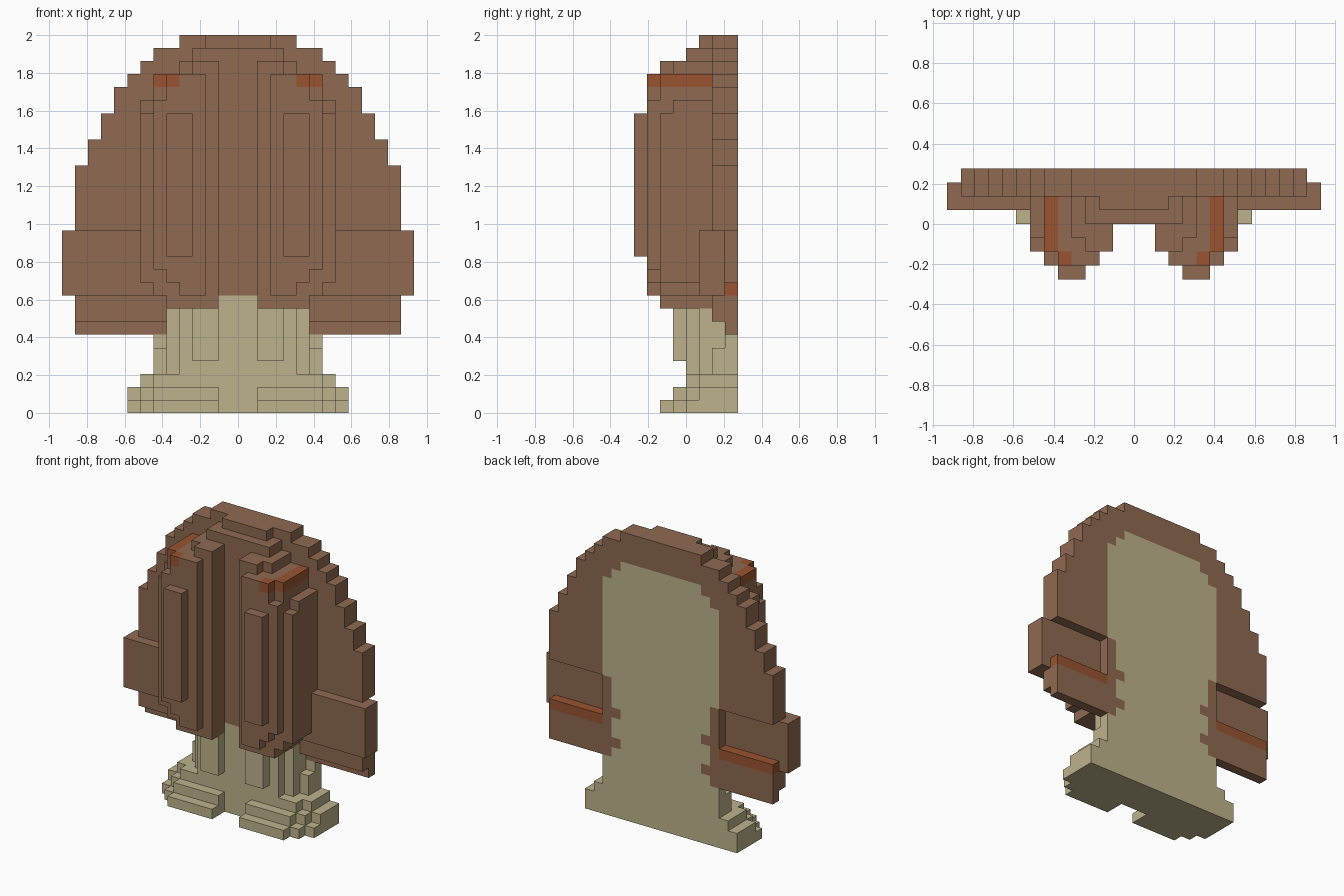
import bpy
import bmesh
from mathutils import Vector

if "Cube" in bpy.data.objects:
    bpy.data.objects.remove(bpy.data.objects["Cube"], do_unlink=True)

UNIT = 2 / 29  # edge length of one block


def make_material(name, colour):
    mat = bpy.data.materials.new(name)
    mat.use_nodes = True
    mat.diffuse_color = (*colour, 1)
    shader = mat.node_tree.nodes["Principled BSDF"]
    shader.inputs["Base Color"].default_value = (*colour, 1)
    shader.inputs["Roughness"].default_value = 0.9
    return mat


BROWN, CREAM, ORANGE = range(3)
materials = [
    make_material("brown", (0.275, 0.143, 0.083)),
    make_material("cream", (0.51, 0.45, 0.262)),
    make_material("burnt_orange", (0.32, 0.088, 0.03)),
]

cells = {}  # block position -> (part name, colour)


def fill(part, colour, x, y, z, sided=False):
    """Fill a mirrored box; x is an inclusive range of columns from the middle."""
    for column in range(x[0], x[1] + 1):
        for sign in (1, -1):
            name = part
            if sided:
                name = ("left_" if sign > 0 else "right_") + part
            for j in range(*y):
                for k in range(*z):
                    cells[sign * column, j, k] = (name, colour)


# Stepped base with a notch between the two feet
for level in range(3):
    fill("base", CREAM, (0, 8 if level < 2 else 7), (level if level < 2 else 1, 4), (level, level + 1))
    fill("base", CREAM, (0, 6), (0, 4), (level, level + 1))
    fill("foot", CREAM, (2, 6), (level - 2, 0), (level, level + 1), True)
    if level < 2:
        fill("foot", CREAM, (7, 7), (level - 1, level + 1), (level, level + 1), True)

# Stem, with rounded corners and two front ribs
fill("stem", CREAM, (0, 4), (0, 4), (3, 8))
fill("stem", CREAM, (0, 1), (0, 4), (8, 9))
fill("stem", CREAM, (5, 5), (1, 4), (3, 8))
fill("stem", CREAM, (6, 6), (2, 4), (3, 5))
fill("stem", CREAM, (6, 6), (3, 4), (5, 6))
fill("rib", CREAM, (2, 3), (-1, 0), (4, 8), True)

# Arched shell, narrowing in steps
for half_width, bottom, top in ((12, 8, 19), (11, 19, 21), (10, 21, 23), (9, 23, 25),
                                (8, 25, 26), (7, 26, 27), (6, 27, 28), (4, 28, 29)):
    fill("shell", BROWN, (0, half_width), (2, 4), (bottom, top))
fill("shell", BROWN, (0, 1), (0, 2), (9, 27))
fill("crown", BROWN, (0, 3), (0, 2), (27, 28))
fill("crown", BROWN, (0, 2), (1, 2), (28, 29))

# Side flaps with a coloured ledge, and wings in front of them
for j in range(3, 4):
    for column in range(7, 13):
        for sign in (1, -1):
            for k in range(10, 14):
                cells.pop((sign * column, j, k), None)
fill("flap", BROWN, (6, 12), (2, 4), (7, 9), True)
fill("flap", BROWN, (6, 12), (3, 4), (6, 7), True)
fill("ledge", ORANGE, (7, 12), (3, 4), (9, 10), True)
fill("wing", BROWN, (7, 13), (1, 3), (9, 14), True)

# Front lobes: thick inner mass, then two smaller layers
fill("lobe", BROWN, (2, 5), (-2, 2), (8, 26), True)
fill("lobe", BROWN, (6, 6), (-2, 2), (9, 26), True)
fill("lobe", BROWN, (7, 7), (-1, 2), (10, 24), True)
fill("lobe", BROWN, (7, 7), (-2, -1), (10, 23), True)
fill("lobe", BROWN, (2, 4), (-1, 2), (26, 27), True)
fill("lobe", BROWN, (2, 3), (-2, -1), (26, 27), True)
fill("lobe_front", BROWN, (3, 4), (-3, -2), (9, 26), True)
fill("lobe_front", BROWN, (5, 5), (-3, -2), (10, 26), True)
fill("lobe_front", BROWN, (6, 6), (-3, -2), (11, 24), True)
fill("lobe_ridge", BROWN, (4, 5), (-4, -3), (12, 23), True)

# Orange brow on each lobe
fill("brow", ORANGE, (6, 6), (-2, 2), (25, 26), True)
fill("brow", ORANGE, (5, 5), (-3, -2), (25, 26), True)

# Flush back panel with a ragged brown fringe
for half_width, top in ((6, 24), (5, 25), (4, 26)):
    fill("back_panel", CREAM, (0, half_width), (3, 4), (3, top))
fill("fringe", BROWN, (6, 6), (3, 4), (6, 14), True)
for notch in (7, 10):
    fill("fringe", BROWN, (5, 5), (3, 4), (notch, notch + 1), True)


def build_part(name):
    """Skin the outer faces of one part and merge the flat areas."""
    bm = bmesh.new()
    corners = {}

    def corner(point):
        key = tuple(round(c * 2) for c in point)
        if key not in corners:
            corners[key] = bm.verts.new((point + Vector((0, 0, 0.5))) * UNIT)
        return corners[key]

    for cell, (part, colour) in cells.items():
        if part != name:
            continue
        # columns are centred on x; rows are centred on y
        middle = Vector(cell) + Vector((0, 0.5, 0))
        for axis in range(3):
            for sign in (1, -1):
                normal = Vector((0, 0, 0))
                normal[axis] = sign
                if tuple(int(c) for c in Vector(cell) + normal) in cells:
                    continue
                u = Vector((0, 0, 0))
                u[(axis + 1) % 3] = 0.5
                v = normal.cross(u)
                centre = middle + normal / 2
                ring = [centre - u - v, centre + u - v, centre + u + v, centre - u + v]
                face = bm.faces.new([corner(p) for p in ring])
                face.material_index = colour
    bmesh.ops.dissolve_limit(bm, angle_limit=0.01, verts=bm.verts[:],
                             edges=bm.edges[:], delimit={'MATERIAL'})
    mesh = bpy.data.meshes.new(name)
    bm.to_mesh(mesh)
    bm.free()
    for mat in materials:
        mesh.materials.append(mat)
    bpy.context.collection.objects.link(bpy.data.objects.new(name, mesh))


for part_name in sorted({part for part, colour in cells.values()}):
    build_part(part_name)
